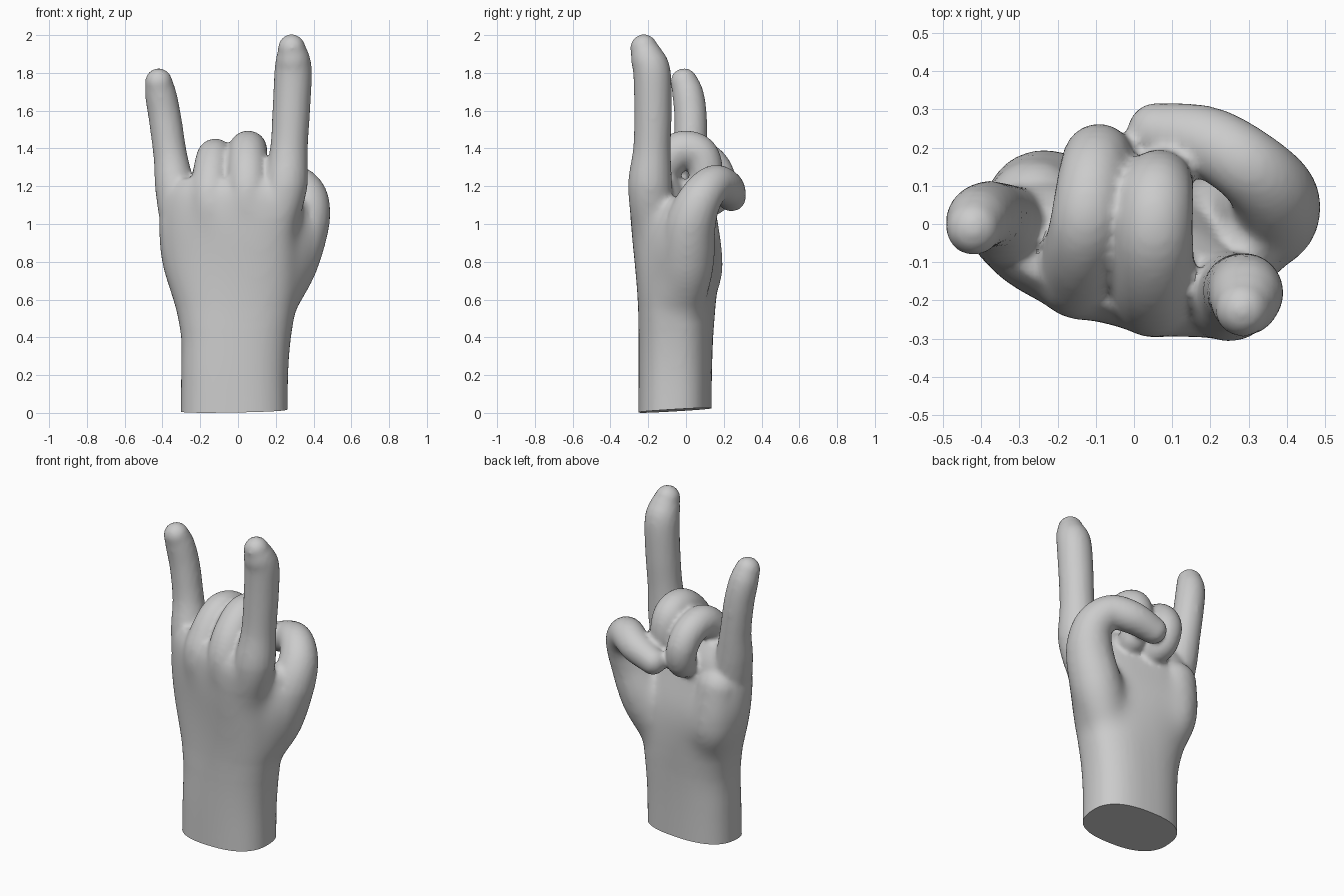
import bpy, bmesh, math
from mathutils import Vector, Matrix

if "Cube" in bpy.data.objects:
    bpy.data.objects.remove(bpy.data.objects["Cube"])


def spline(keys, steps=6):
    """Catmull-Rom through tuples of any length."""
    n = len(keys)
    out = []
    for i in range(n - 1):
        a, b, c, d = keys[max(i - 1, 0)], keys[i], keys[i + 1], keys[min(i + 2, n - 1)]
        for s in range(steps):
            t = s / steps
            out.append([0.5 * (2 * q + (r - p) * t + (2 * p - 5 * q + 4 * r - w) * t * t
                               + (3 * q - p - 3 * r + w) * t ** 3)
                        for p, q, r, w in zip(a, b, c, d)])
    out.append(list(keys[-1]))
    return out


def loft(bm, rings):
    """Skin a closed tube over rings of points."""
    vr = [[bm.verts.new(p) for p in ring] for ring in rings]
    n = len(vr[0])
    for a, b in zip(vr, vr[1:]):
        for i in range(n):
            j = (i + 1) % n
            bm.faces.new((a[i], a[j], b[j], b[i]))
    bm.faces.new(vr[0][::-1])
    bm.faces.new(vr[-1])


def finger(bm, keys, n=20):
    """Round tube through (x, y, z, radius) keys with ball ends."""
    pts = spline(keys)
    pos = [Vector(p[:3]) for p in pts]
    rings, old = [], Vector((0, 0, 1))
    side = Vector((1, 0, 0))
    for i, p in enumerate(pos):
        t = (pos[min(i + 1, len(pos) - 1)] - pos[max(i - 1, 0)]).normalized()
        side = old.rotation_difference(t) @ side
        side = (side - t * side.dot(t)).normalized()
        up = t.cross(side)
        old = t
        rings.append([p + (side * math.cos(k * math.tau / n) + up * math.sin(k * math.tau / n)) * pts[i][3]
                      for k in range(n)])
    loft(bm, rings)
    for p in (pts[0], pts[-1]):
        bmesh.ops.create_uvsphere(bm, u_segments=20, v_segments=12, radius=p[3],
                                  matrix=Matrix.Translation(p[:3]))


def palm(bm, keys, n=40):
    """Wrist and palm from (z, cx, cy, rx, ry, tilt) sections."""
    rings = []
    for z, cx, cy, rx, ry, tilt in spline(keys):
        rot = Matrix.Rotation(math.radians(tilt), 3, 'Z')
        ring = []
        for k in range(n):
            c, s = math.cos(k * math.tau / n), math.sin(k * math.tau / n)
            q = Vector((rx * math.copysign(abs(c) ** 0.8, c), ry * math.copysign(abs(s) ** 0.8, s), 0))
            ring.append(rot @ q + Vector((cx, cy, z)))
        rings.append(ring)
    loft(bm, rings)


bm = bmesh.new()

# wrist and palm
palm(bm, [(-0.12, -0.02, -0.06, 0.285, 0.193, -3), (0.2, -0.018, -0.057, 0.283, 0.193, -3),
          (0.42, -0.01, -0.053, 0.293, 0.195, -5), (0.6, -0.015, -0.048, 0.333, 0.2, -9),
          (0.8, -0.04, -0.05, 0.372, 0.2, -14), (1.0, -0.05, -0.08, 0.375, 0.18, -16),
          (1.15, -0.05, -0.1, 0.355, 0.155, -17), (1.24, -0.045, -0.11, 0.3, 0.11, -17)])
# heel of the palm on the little-finger side
finger(bm, [(-0.17, 0.0, 0.56, 0.11), (-0.23, 0.05, 0.75, 0.15), (-0.26, 0.04, 1.0, 0.13)])
# web between thumb and index finger
finger(bm, [(0.22, -0.06, 0.65, 0.13), (0.275, -0.06, 0.9, 0.125), (0.3, -0.05, 1.06, 0.085)])

# index finger, straight
finger(bm, [(0.15, -0.12, 0.7, 0.1), (0.205, -0.175, 1.0, 0.115), (0.25, -0.19, 1.2, 0.118),
            (0.27, -0.18, 1.4, 0.1), (0.282, -0.175, 1.6, 0.1), (0.292, -0.18, 1.8, 0.1),
            (0.29, -0.205, 1.88, 0.09), (0.284, -0.223, 1.932, 0.073)])
# little finger, straight
finger(bm, [(-0.2, -0.05, 0.75, 0.1), (-0.28, -0.03, 0.98, 0.12), (-0.33, -0.005, 1.18, 0.108),
            (-0.358, 0.02, 1.36, 0.09), (-0.385, 0.025, 1.55, 0.087), (-0.408, 0.012, 1.68, 0.084),
            (-0.42, -0.01, 1.752, 0.073)])
# middle finger, curled
finger(bm, [(0.03, -0.1, 0.75, 0.11), (0.052, -0.175, 1.08, 0.123), (0.052, -0.155, 1.26, 0.112),
            (0.052, -0.04, 1.385, 0.103), (0.058, 0.07, 1.372, 0.098), (0.065, 0.105, 1.26, 0.09),
            (0.06, 0.06, 1.16, 0.083), (0.05, -0.01, 1.16, 0.075)])
# ring finger, curled
finger(bm, [(-0.1, -0.08, 0.75, 0.11), (-0.14, -0.135, 1.08, 0.12), (-0.14, -0.1, 1.24, 0.104),
            (-0.125, 0.0, 1.352, 0.096), (-0.11, 0.11, 1.335, 0.092), (-0.095, 0.172, 1.245, 0.09),
            (-0.08, 0.155, 1.14, 0.084), (-0.07, 0.085, 1.1, 0.07)])
# thumb folded across the front of the palm
finger(bm, [(0.15, -0.04, 0.5, 0.11), (0.265, 0.0, 0.76, 0.15), (0.345, 0.02, 0.98, 0.137),
            (0.365, 0.075, 1.13, 0.115), (0.3, 0.15, 1.213, 0.1), (0.19, 0.215, 1.19, 0.094),
            (0.06, 0.24, 1.145, 0.079)])

bmesh.ops.recalc_face_normals(bm, faces=bm.faces)
mesh = bpy.data.meshes.new("hand_parts")
bm.to_mesh(mesh)
bm.free()
hand = bpy.data.objects.new("hand", mesh)
bpy.context.collection.objects.link(hand)

# fuse the parts into one smooth skin
fuse = hand.modifiers.new("fuse", 'REMESH')
fuse.mode = 'VOXEL'
fuse.voxel_size = 0.014
soft = hand.modifiers.new("soften", 'SMOOTH')
soft.factor = 0.5
soft.iterations = 6
bpy.context.view_layer.update()
skin = bpy.data.meshes.new_from_object(hand.evaluated_get(bpy.context.evaluated_depsgraph_get()))
hand.modifiers.clear()

bm = bmesh.new()
bm.from_mesh(skin)
# melt the finger roots and thumb root into the palm, fading upwards
for k in range(50):
    low, back = 1.0 - 0.004 * k, 1.2 - 0.004 * k
    area = [v for v in bm.verts if v.co.z > 0.45 + 0.002 * k
            and (v.co.z < low or (v.co.z < back and v.co.y < -0.1))]
    bmesh.ops.smooth_vert(bm, verts=area, factor=0.5, use_axis_x=True, use_axis_y=True, use_axis_z=True)

# slice the wrist with a slightly slanted flat cut
bmesh.ops.bisect_plane(bm, geom=bm.verts[:] + bm.edges[:] + bm.faces[:],
                       plane_co=(0, -0.06, 0.014), plane_no=(-0.02, -0.06, 1), clear_inner=True)
bmesh.ops.holes_fill(bm, edges=[e for e in bm.edges if e.is_boundary], sides=0)
bmesh.ops.recalc_face_normals(bm, faces=bm.faces)
bm.to_mesh(skin)
bm.free()
hand.data = skin
bpy.context.view_layer.objects.active = hand
hand.select_set(True)
bpy.ops.object.shade_smooth_by_angle(angle=math.radians(50))
